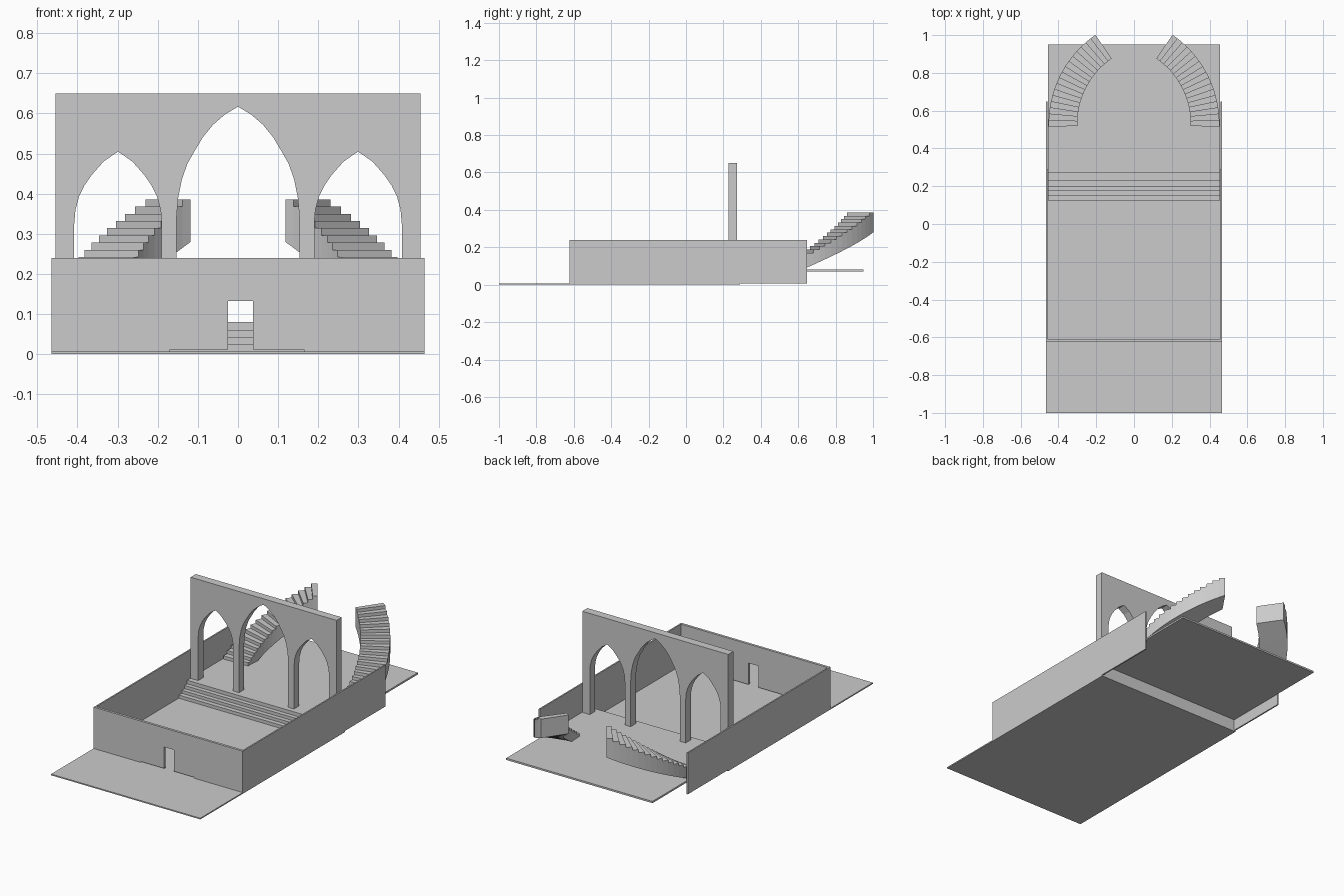
import bpy, bmesh
from math import radians, sin, cos

if "Cube" in bpy.data.objects:
    bpy.data.objects.remove(bpy.data.objects["Cube"])


def finish(name, bm):
    bmesh.ops.recalc_face_normals(bm, faces=bm.faces)
    me = bpy.data.meshes.new(name)
    bm.to_mesh(me)
    bm.free()
    ob = bpy.data.objects.new(name, me)
    bpy.context.collection.objects.link(ob)
    return ob


def prism(name, outline, lo, hi, axis):
    """Extrude a 2D outline along x (outline = y,z) or y (outline = x,z)."""
    bm = bmesh.new()

    def place(a, b, d):
        return (d, a, b) if axis == 'x' else (a, d, b)
    face = bm.faces.new([bm.verts.new(place(a, b, lo)) for a, b in outline])
    out = bmesh.ops.extrude_face_region(bm, geom=[face])
    vs = [g for g in out['geom'] if isinstance(g, bmesh.types.BMVert)]
    bmesh.ops.translate(bm, verts=vs, vec=place(0, 0, hi - lo))
    return finish(name, bm)


def rect(a0, a1, b0, b1):
    return [(a0, b0), (a1, b0), (a1, b1), (a0, b1)]


def mirror_x(ob):
    ob.modifiers.new("mirror", 'MIRROR').use_mirror_merge = False


# Lower floor slab
prism("lower_floor", rect(-1, 0.29, 0, 0.007), -0.465, 0.465, 'x')

# Wide front steps joined to the raised floor
prof = [(0.29, 0.003), (0.125, 0.003)]
z = 0.003
for y, top in ((0.125, 0.025), (0.151, 0.042), (0.175, 0.06), (0.199, 0.08)):
    if y > 0.125:
        prof.append((y, z))
    prof.append((y, top))
    z = top
prof += [(0.95, 0.08), (0.95, 0.07), (0.29, 0.07)]
prism("steps_and_raised_floor", prof, -0.456, 0.456, 'x')

# Front wall with doorway and low threshold recess
prism("front_wall", [
    (-0.465, 0.005), (-0.17, 0.005), (-0.17, 0.012), (-0.025, 0.012),
    (-0.025, 0.133), (0.037, 0.133), (0.037, 0.012), (0.165, 0.012),
    (0.165, 0.005), (0.465, 0.005), (0.465, 0.24), (-0.465, 0.24)],
    -0.622, -0.608, 'y')

# Side walls
mirror_x(prism("side_walls", rect(-0.608, 0.648, 0.007, 0.24), 0.457, 0.465, 'x'))


# Arcade wall with three pointed arches
def arch(cx, half):
    pts = [(h, z) for h, z in half]
    left = [(cx - h, z) for h, z in pts]
    right = [(cx + h, z) for h, z in reversed(pts[:-1])]
    return left + right


side = [(0.109, 0.08), (0.109, 0.325), (0.106, 0.36), (0.097, 0.393),
        (0.084, 0.42), (0.066, 0.446), (0.036, 0.48), (0, 0.505)]
mid = [(0.153, 0.08), (0.153, 0.34), (0.149, 0.39), (0.14, 0.435), (0.126, 0.475),
       (0.11, 0.503), (0.088, 0.54), (0.062, 0.572), (0.033, 0.597), (0, 0.617)]
outline = [(-0.455, 0.08)] + arch(-0.299, side) + arch(0, mid) + arch(0.299, side)
outline += [(0.455, 0.08), (0.455, 0.65), (-0.455, 0.65)]
prism("arcade_wall", outline, 0.228, 0.274, 'y')

# Curved staircases, mirrored left and right
N, A0, A1 = 17, -1.5, 55.5
CX, CY, RADII = -0.12, 0.53, (0.42, 0.572)
bm = bmesh.new()
rise = (0.386 - 0.08) / N
rings = []
for i in range(N + 1):
    a = A0 + (A1 - A0) * i / N
    bottom = max(0.075, 0.28 - 0.0043 * (A1 - a))
    levels = {'b': bottom}
    if i > 0:
        levels['low'] = 0.08 + rise * i
    if i < N:
        levels['high'] = 0.08 + rise * (i + 1)
    rings.append({k: [bm.verts.new((CX + r * cos(radians(a)), CY + r * sin(radians(a)), h))
                      for r in RADII] for k, h in levels.items()})


def strip(p, q):
    bm.faces.new((p[0], p[1], q[1], q[0]))


for i in range(N):
    r, s = rings[i], rings[i + 1]
    strip(r['b'], s['b'])                       # underside
    strip(r['high'], s['low'])                  # tread
    strip(r['low'] if i else r['b'], r['high'])  # riser
    for k in (0, 1):                            # inner and outer cheeks
        loop = [r['b'][k], s['b'][k], s['low'][k], r['high'][k]]
        if i:
            loop.append(r['low'][k])
        bm.faces.new(loop)
strip(rings[N]['b'], rings[N]['low'])
mirror_x(finish("curved_stairs", bm))
